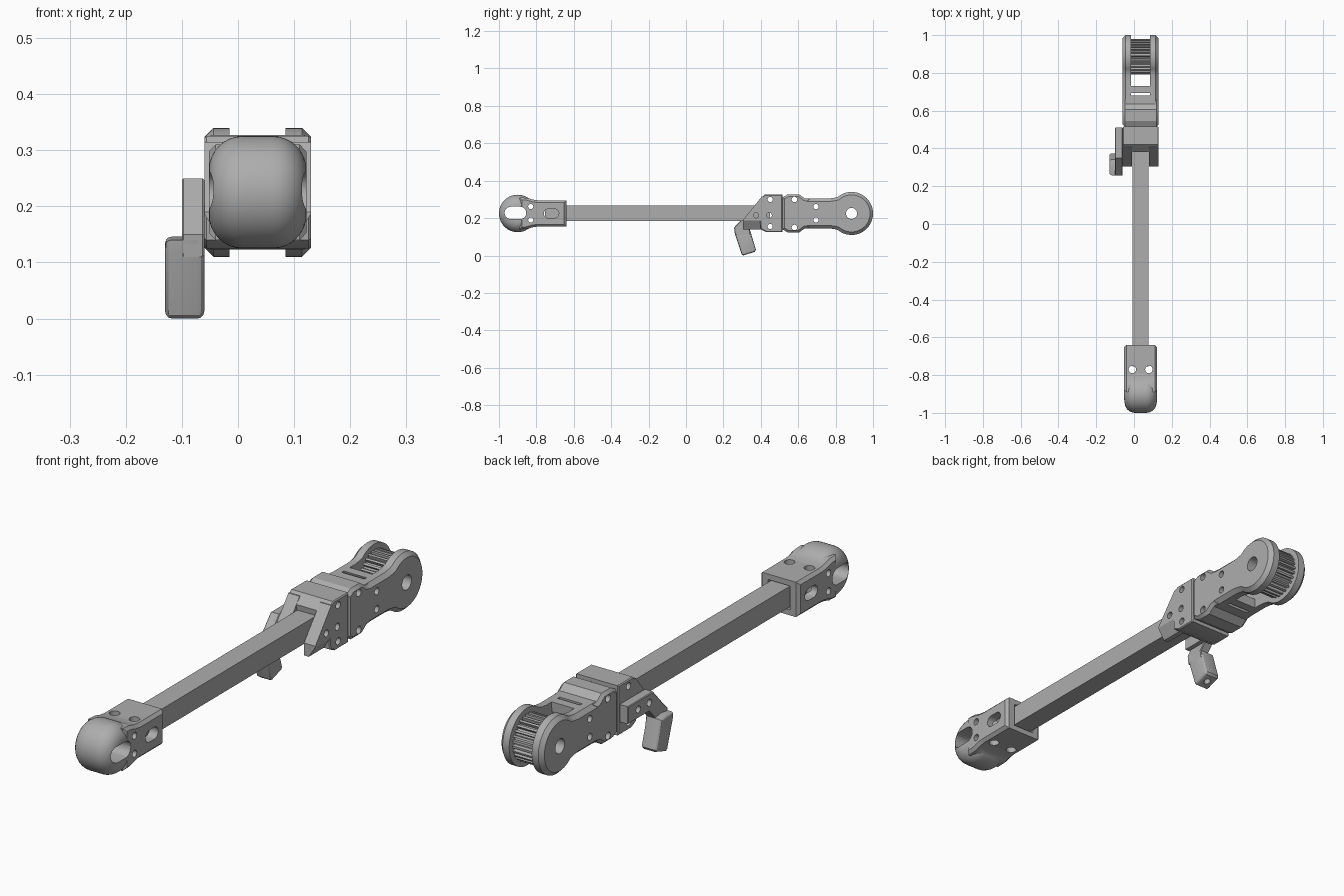
import bpy, bmesh, math
from mathutils import Vector

if "Cube" in bpy.data.objects:
    bpy.data.objects.remove(bpy.data.objects["Cube"])

CX, CZ = 0.035, 0.225          # long axis of the arm
L, R = -0.06, 0.13             # outer sides of the clamp and joint

grey = bpy.data.materials.new("machined grey")
grey.use_nodes = True
tone = (0.42, 0.42, 0.42, 1)
grey.diffuse_color = tone
grey.node_tree.nodes["Principled BSDF"].inputs["Base Color"].default_value = tone


def prism(name, pts, a, b, axis="x", bevel=0, segs=1):
    """Extrude a profile along an axis; optionally bevel both rims."""
    def place(p, t):
        return {"x": (t, p[0], p[1]), "y": (p[0], t, p[1]), "z": (p[0], p[1], t)}[axis]
    bm = bmesh.new()
    face = bm.faces.new([bm.verts.new(place(p, a)) for p in pts])
    geo = bmesh.ops.extrude_face_region(bm, geom=[face])["geom"]
    cap = [g for g in geo if isinstance(g, bmesh.types.BMFace)][0]
    start = Vector(place((0, 0), a))
    shift = Vector(place((0, 0), b)) - start
    bmesh.ops.translate(bm, vec=shift, verts=cap.verts[:])
    bmesh.ops.recalc_face_normals(bm, faces=bm.faces[:])
    if bevel:
        rims = list(set(face.edges) | set(cap.edges))
        bmesh.ops.bevel(bm, geom=rims, offset=bevel, segments=segs,
                        profile=0.5, affect="EDGES", clamp_overlap=True)
    mesh = bpy.data.meshes.new(name)
    bm.to_mesh(mesh)
    bm.free()
    mesh.materials.append(grey)
    obj = bpy.data.objects.new(name, mesh)
    bpy.context.collection.objects.link(obj)
    return obj


def arc(u, v, r, start=0, end=360, n=24):
    full = abs(end - start) == 360
    steps = n if full else n - 1
    angles = [math.radians(start + (end - start) * i / steps) for i in range(n)]
    return [(u + r * math.cos(t), v + r * math.sin(t)) for t in angles]


def stadium(u, v, half, r):
    return arc(u + half - r, v, r, -90, 90, 12) + arc(u - half + r, v, r, 90, 270, 12)


def mirrored(upper):
    """Close a profile by mirroring its upper half about the long axis."""
    pts = [(y, CZ + h) for y, h in upper]
    return pts + [(y, CZ - h) for y, h in reversed(upper)]


def box(name, x0, x1, y0, y1, z0, z1, bevel=0):
    return prism(name, [(y0, z0), (y1, z0), (y1, z1), (y0, z1)], x0, x1, bevel=bevel)


def drill(y, z, r):
    return prism("drill", arc(y, z, r, n=16), -0.3, 0.3)


def combine(obj, tools, op="DIFFERENCE"):
    bpy.context.view_layer.objects.active = obj
    for tool in tools:
        mod = obj.modifiers.new("shape", "BOOLEAN")
        mod.operation, mod.solver, mod.object = op, "EXACT", tool
        bpy.ops.object.modifier_apply(modifier=mod.name)
        bpy.data.objects.remove(tool)
    return obj


parts = []

# Rounded front cap with slots, pin holes and a socket for the beam
cap = prism("front_cap", arc(-0.9, CZ, 0.1, n=56), CX - 0.087, CX + 0.087,
            bevel=0.06, segs=8)
collar = prism("collar", mirrored([(-0.89, 0.085), (-0.85, 0.083), (-0.82, 0.074),
               (-0.79, 0.07), (-0.64, 0.07)]), CX - 0.087, CX + 0.087, bevel=0.012)
combine(cap, [collar], "UNION")
cuts = [prism("slot", stadium(-0.912, 0.228, 0.058, 0.033), -0.3, 0.3),
        prism("slot", stadium(-0.72, CZ, 0.04, 0.024), -0.3, 0.3),
        box("socket", CX - 0.048, CX + 0.048, -0.765, -0.6, CZ - 0.048, CZ + 0.048)]
cuts += [drill(-0.83, z, 0.014) for z in (0.19, 0.262)]
cuts += [prism("pin", arc(x, -0.77, 0.02, n=16), 0.05, 0.4, "z")
         for x in (CX - 0.044, CX + 0.044)]
parts.append(combine(cap, cuts))

# Square beam
parts.append(box("beam", CX - 0.042, CX + 0.042, -0.755, 0.45, CZ - 0.041, CZ + 0.042))

# Clamp: a full block and two raked cheeks with chamfered lower edges
block = prism("clamp_block", [(0.385, 0.29), (0.42, 0.325), (0.515, 0.325),
              (0.515, 0.125), (0.43, 0.125), (0.40, 0.14)], L, R, bevel=0.004)
parts.append(combine(block, [drill(0.45, z, 0.014) for z in (0.155, 0.3)]
                     + [drill(0.445, 0.215, 0.014)]))
for name, s in (("clamp_cheek_left", 1), ("clamp_cheek_right", -1)):
    cheek = prism(name, [(0.305, 0.14), (0.305, 0.19), (0.405, 0.315), (0.42, 0.315),
                  (0.42, 0.14)], CX + s * 0.045, CX + s * 0.095)
    chamfer = prism("chamfer", [(CX + s * x, z) for x, z in
                    ((0.075, 0.13), (0.065, 0.139), (0.0955, 0.187), (0.11, 0.187),
                     (0.11, 0.13))], 0.29, 0.45, "y")
    parts.append(combine(cheek, [chamfer, drill(0.375, 0.215, 0.014)]))

# Lever arm and hanging grip on the clamp's side
lever = prism("lever_arm", [(0.51, 0.25), (0.35, 0.25), (0.294, 0.188), (0.257, 0.15),
              (0.262, 0.11), (0.345, 0.11), (0.34, 0.14), (0.375, 0.18), (0.51, 0.18)],
              -0.1, -0.06, bevel=0.003)
parts.append(combine(lever, [drill(y, 0.215, 0.014) for y in (0.375, 0.445)]))
grip = prism("lever_grip", [(0.258, 0.14), (0.262, 0.115), (0.298, 0.006), (0.306, 0),
             (0.368, 0.02), (0.374, 0.03), (0.341, 0.14), (0.3, 0.146)],
             -0.13, -0.06, bevel=0.012, segs=3)
bore = prism("bore", arc(-0.095, 0.338, 0.013, n=16), -0.02, 0.04, "z")
parts.append(combine(grip, [bore]))

# Joint block behind the clamp
joint = prism("joint_block", mirrored([(0.515, 0.085), (0.545, 0.102), (0.605, 0.102),
              (0.635, 0.08), (0.66, 0.078)]), L, R, bevel=0.012)
parts.append(combine(joint, [drill(0.58, z, 0.015) for z in (0.15, 0.3)]))

# Forked arm with round ends
outline = ([(0.63, CZ + 0.08), (0.63, CZ - 0.08), (0.765, CZ - 0.08), (0.79, CZ - 0.083)]
           + arc(0.885, CZ, 0.115, -130, 130, 44)
           + [(0.79, CZ + 0.083), (0.765, CZ + 0.08)])
fork = prism("fork", outline, L, R, bevel=0.016)
gap = prism("gap", mirrored([(0.68, 0.15), (0.695, 0.07), (0.71, 0.05), (0.73, 0.04),
            (0.731, 0.14), (1.1, 0.14)]), CX - 0.05, CX + 0.05)
parts.append(combine(fork, [gap, drill(0.885, CZ, 0.03)]
                     + [drill(0.695, z, 0.014) for z in (0.19, 0.262)]))

# Toothed pulley between the fork's ends
teeth = []
COUNT = 28
for i in range(COUNT):
    for step, r in ((0, 0.08), (0.4, 0.08), (0.5, 0.094), (0.9, 0.094)):
        t = math.tau * (i + step) / COUNT
        teeth.append((0.885 + r * math.cos(t), CZ + r * math.sin(t)))
pulley = prism("pulley", teeth, CX - 0.051, CX + 0.051)
parts.append(combine(pulley, [drill(0.885, CZ, 0.03)]))

# Smooth the curved faces and keep hard edges
bpy.ops.object.select_all(action="DESELECT")
for obj in parts:
    obj.select_set(True)
bpy.context.view_layer.objects.active = parts[0]
bpy.ops.object.shade_smooth_by_angle(angle=math.radians(28))
